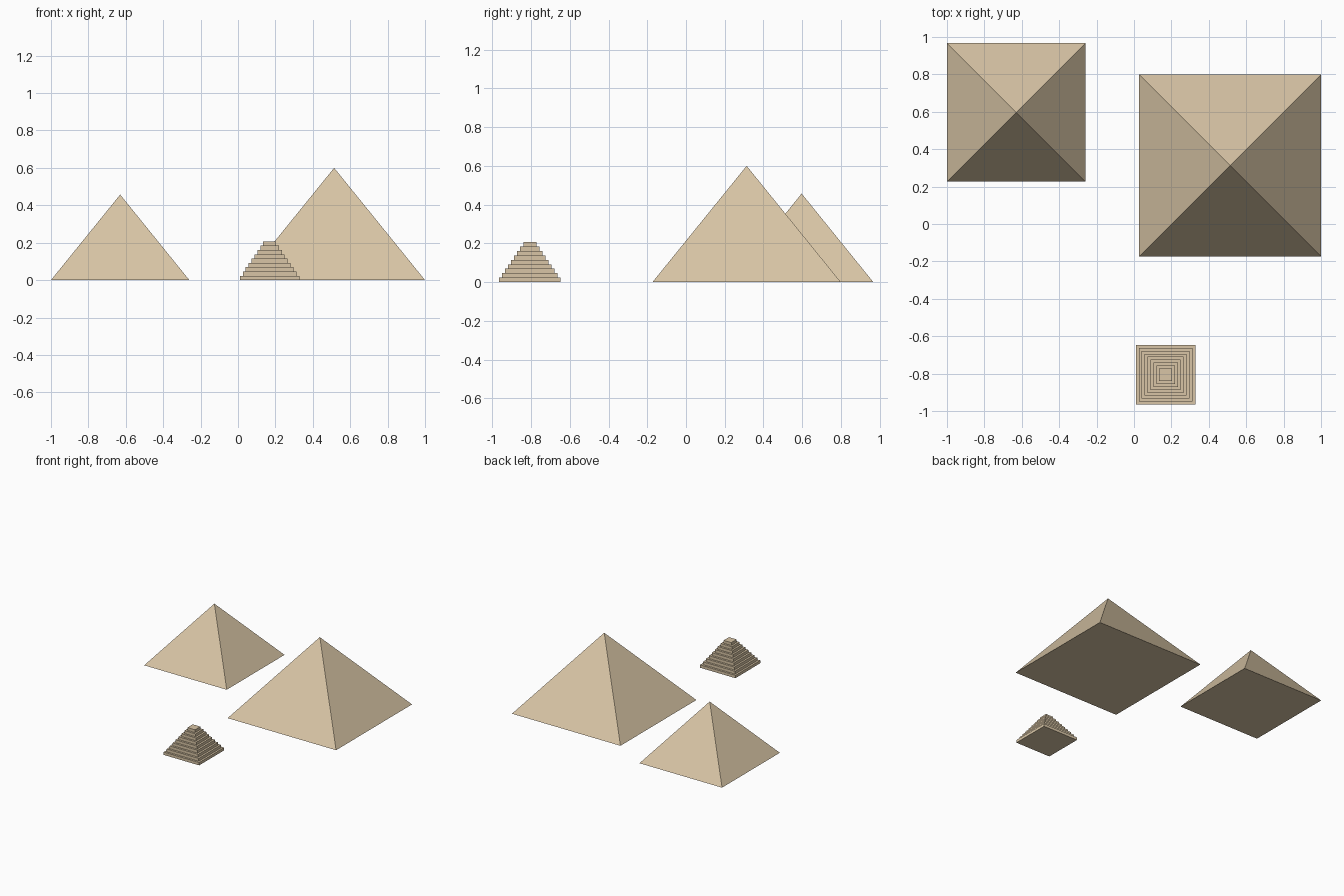
import bpy
import math

if "Cube" in bpy.data.objects:
    bpy.data.objects.remove(bpy.data.objects["Cube"])

sandstone = bpy.data.materials.new("sandstone")
sandstone.diffuse_color = (0.69, 0.56, 0.38, 1)
sandstone.use_nodes = True
sandstone.node_tree.nodes["Principled BSDF"].inputs["Base Color"].default_value = sandstone.diffuse_color


def square_frustum(name, x, y, z, base, top, height):
    """Axis-aligned square solid; a top width of 0 gives a pointed pyramid."""
    bpy.ops.mesh.primitive_cone_add(
        vertices=4, radius1=base / math.sqrt(2), radius2=top / math.sqrt(2),
        depth=height, location=(x, y, z + height / 2), rotation=(0, 0, math.pi / 4))
    obj = bpy.context.object
    obj.name = name
    bpy.ops.object.transform_apply(location=False, rotation=True, scale=False)
    obj.data.materials.append(sandstone)
    return obj


# Two smooth-sided pyramids
square_frustum("large_pyramid", 0.514, 0.313, 0, 0.972, 0, 0.60)
square_frustum("medium_pyramid", -0.63, 0.597, 0, 0.74, 0, 0.457)

# Small stepped pyramid: shrinking square courses
LEVELS = 9
BASE, TOP, HEIGHT = 0.318, 0.068, 0.207
rise = HEIGHT / LEVELS
for i in range(LEVELS):
    width = BASE + (TOP - BASE) * i / (LEVELS - 1)
    square_frustum(f"step_course_{i + 1}", 0.169, -0.806, i * rise, width, width, rise)
